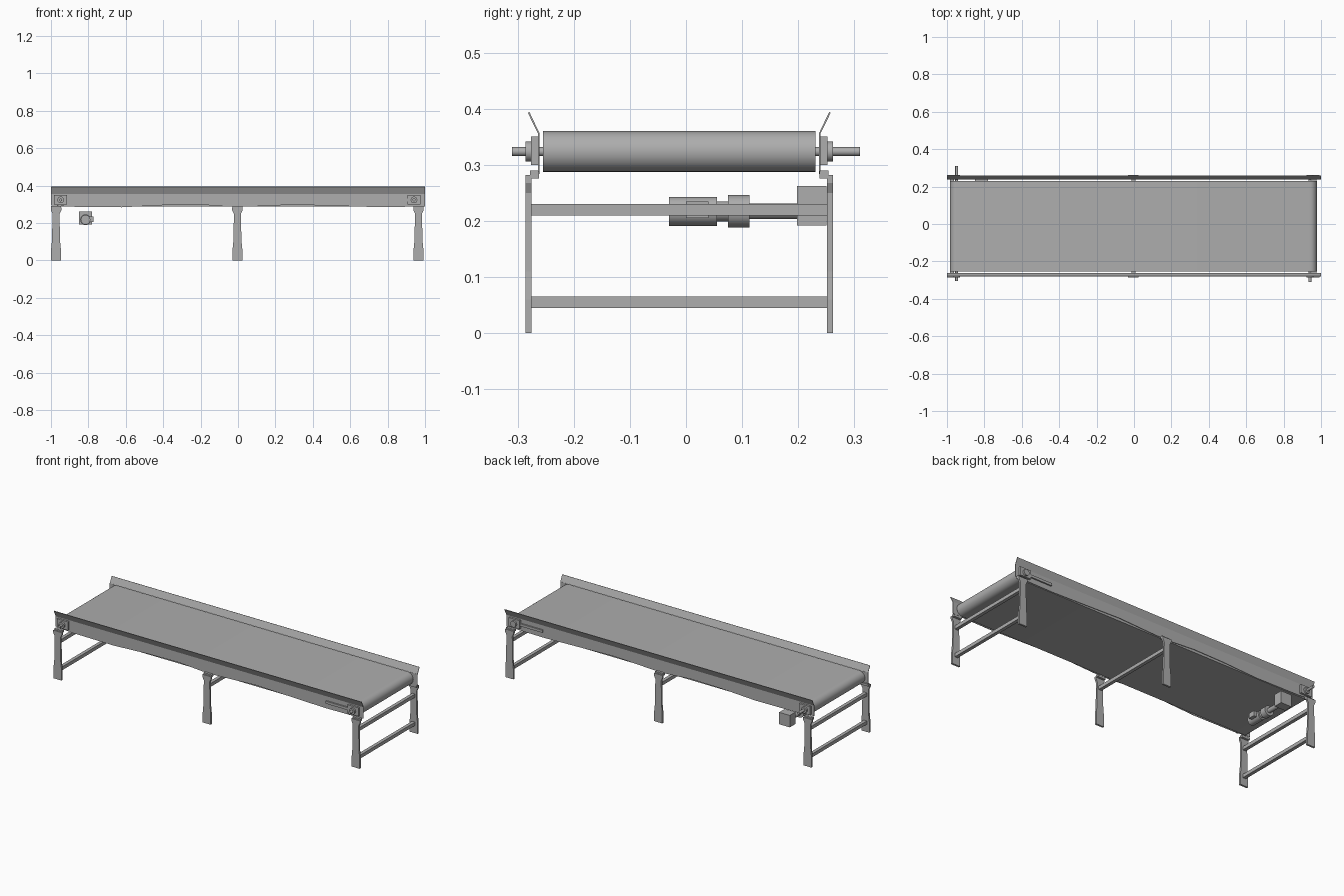
import bpy, bmesh, math
from mathutils import Vector, Matrix

if "Cube" in bpy.data.objects:
    bpy.data.objects.remove(bpy.data.objects["Cube"])

YC = -0.012          # centre line of the frame
grey = bpy.data.materials.new("machine grey")
grey.diffuse_color = (0.42, 0.42, 0.42, 1)
grey.use_nodes = True
grey.node_tree.nodes["Principled BSDF"].inputs["Base Color"].default_value = grey.diffuse_color


def finish(name, bm, smooth=False):
    bmesh.ops.recalc_face_normals(bm, faces=bm.faces)
    me = bpy.data.meshes.new(name)
    bm.to_mesh(me)
    bm.free()
    me.materials.append(grey)
    ob = bpy.data.objects.new(name, me)
    bpy.context.collection.objects.link(ob)
    if smooth:
        bpy.ops.object.select_all(action='DESELECT')
        ob.select_set(True)
        bpy.context.view_layer.objects.active = ob
        bpy.ops.object.shade_smooth_by_angle(angle=math.radians(35))
    return ob


def prism(name, pts, offset, smooth=False):
    """Extrude a closed polygon of 3D points along an offset."""
    bm = bmesh.new()
    face = bm.faces.new([bm.verts.new(p) for p in pts])
    ext = bmesh.ops.extrude_face_region(bm, geom=[face])
    verts = [v for v in ext["geom"] if isinstance(v, bmesh.types.BMVert)]
    bmesh.ops.translate(bm, verts=verts, vec=Vector(offset))
    return finish(name, bm, smooth)


def box(name, x0, x1, y0, y1, z0, z1):
    return prism(name, [(x0, y0, z0), (x1, y0, z0), (x1, y0, z1), (x0, y0, z1)],
                 (0, y1 - y0, 0))


def rod(name, x, z, y0, y1, r, n=12):
    bm = bmesh.new()
    m = Matrix.Translation((x, (y0 + y1) / 2, z)) @ Matrix.Rotation(math.pi / 2, 4, 'X')
    bmesh.ops.create_cone(bm, cap_ends=True, segments=n, radius1=r, radius2=r,
                          depth=y1 - y0, matrix=m)
    return finish(name, bm, True)


# belt: flat loop wrapped round the two end rollers
R, ZB, XL, XR = 0.0365, 0.3235, -0.948, 0.941
loop = []
for cx, a0 in ((XR, -90), (XL, 90)):
    for i in range(13):
        a = math.radians(a0 + 15 * i)
        loop.append((cx + R * math.cos(a), YC - 0.243, ZB + R * math.sin(a)))
prism("belt", loop, (0, 0.486, 0), True)

# roller shafts
rod("drive_shaft", XL, ZB, -0.305, 0.31, 0.008)
rod("tail_shaft", XR, ZB, -0.31, 0.255, 0.008)

# side plates with slightly wavy lower edge, and flared guards
lower = [(-1, 0.295), (-0.9, 0.287), (-0.62, 0.284), (-0.4, 0.295), (-0.2, 0.298),
         (-0.05, 0.287), (0.05, 0.287), (0.3, 0.298), (0.5, 0.292), (0.75, 0.285),
         (1, 0.288)]
for s, side in ((-1, "front"), (1, "rear")):
    y = YC + s * 0.249
    prism(side + "_side_plate",
          [(x, y, z) for x, z in lower] + [(1, y, 0.358), (-1, y, 0.358)],
          (0, s * 0.003, 0))
    guard = [(0.249, 0.356), (0.252, 0.356), (0.270, 0.393), (0.267, 0.394)]
    prism(side + "_guard", [(-1, YC + s * a, z) for a, z in guard], (2, 0, 0))

    # bearing housings and belt tensioner
    for x, end in ((XL, "drive"), (XR, "tail")):
        ya, yb = sorted((YC + s * 0.252, YC + s * 0.264))
        box(f"{side}_{end}_bearing_plate", x - 0.035, x + 0.035, ya, yb, 0.300, 0.350)
        ya, yb = sorted((YC + s * 0.264, YC + s * 0.274))
        rod(f"{side}_{end}_bearing_hub", x, ZB, ya, yb, 0.018, 16)
    ya, yb = sorted((YC + s * 0.252, YC + s * 0.260))
    box(side + "_tensioner", 0.76, XR - 0.035, ya, yb, 0.316, 0.331)

    # legs: wide foot, narrower post, flared top
    for x, pos in ((-0.973, "left"), (-0.003, "middle"), (0.965, "right")):
        half = [(0.026, 0), (0.026, 0.06), (0.021, 0.11), (0.019, 0.25),
                (0.028, 0.268), (0.028, 0.282)]
        outline = half + [(-a, z) for a, z in reversed(half)]
        prism(f"{side}_{pos}_leg", [(x + a, YC + s * 0.263, z) for a, z in outline],
              (0, s * 0.011, 0))
        # bracket joining leg to side plate
        ya, yb = sorted((YC + s * 0.250, YC + s * 0.266))
        box(f"{side}_{pos}_leg_bracket", x - 0.026, x + 0.026, ya, yb, 0.276, 0.290)

# cross bars between the legs
for x, pos in ((-0.973, "left"), (-0.003, "middle"), (0.965, "right")):
    box(pos + "_upper_bar", x - 0.01, x + 0.01, YC - 0.264, YC + 0.264, 0.210, 0.230)
    if pos != "middle":
        box(pos + "_lower_bar", x - 0.01, x + 0.01, YC - 0.264, YC + 0.264, 0.045, 0.065)

# drive motor and gearbox under the drive end
MX, MZ = -0.815, 0.217
rod("motor_body", MX, MZ, -0.03, 0.055, 0.026, 16)
rod("motor_neck", MX, MZ, 0.055, 0.075, 0.018, 16)
rod("motor_flange", MX, MZ, 0.075, 0.113, 0.029, 16)
rod("gearbox_input", MX, MZ, 0.113, 0.20, 0.014, 12)
box("gearbox", MX - 0.035, MX + 0.035, 0.198, 0.25, 0.192, 0.262)
box("terminal_box", MX + 0.015, MX + 0.042, 0.0, 0.04, 0.205, 0.235)
